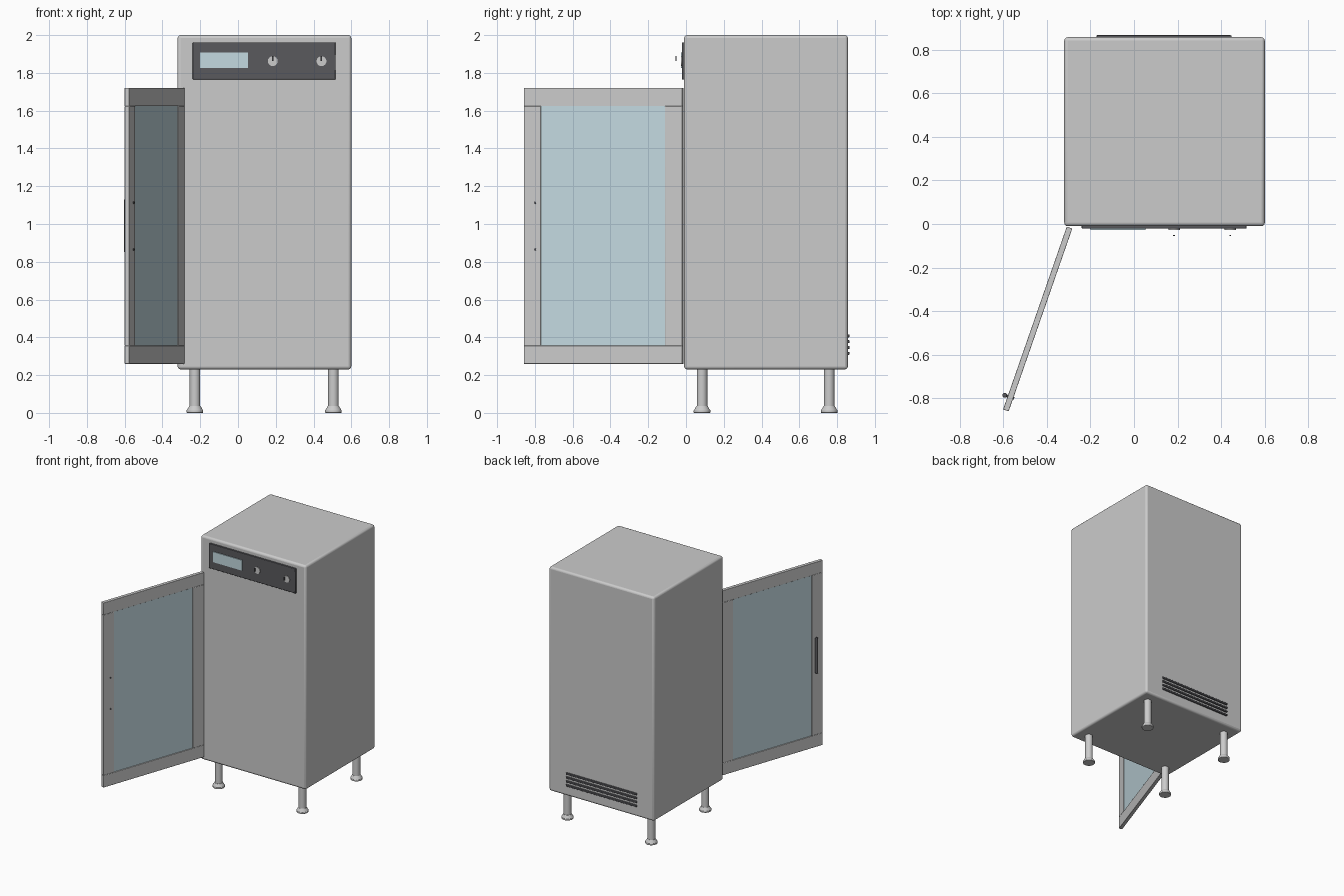
import bpy, math
from mathutils import Matrix, Vector

if "Cube" in bpy.data.objects:
    bpy.data.objects.remove(bpy.data.objects["Cube"])


def material(name, r, g, b):
    m = bpy.data.materials.new(name)
    m.diffuse_color = (r, g, b, 1)
    m.use_nodes = True
    m.node_tree.nodes["Principled BSDF"].inputs["Base Color"].default_value = m.diffuse_color
    return m


DARK = material("dark_plastic", 0.10, 0.10, 0.11)
GLASS = material("blue_glass", 0.55, 0.70, 0.75)


def finish(name, bevel=0, segs=2, mat=None, frame=None):
    ob = bpy.context.object
    ob.name = name
    if mat:
        ob.data.materials.append(mat)
    if bevel:
        mod = ob.modifiers.new("bevel", 'BEVEL')
        mod.width, mod.segments = bevel, segs
    bpy.ops.object.shade_smooth_by_angle(angle=math.radians(35))
    if frame:
        ob.matrix_world = frame @ ob.matrix_basis
    return ob


def box(name, lo, hi, **kw):
    lo, hi = Vector(lo), Vector(hi)
    bpy.ops.mesh.primitive_cube_add(size=1)
    bpy.context.object.data.transform(
        Matrix.Translation((lo + hi) / 2) @ Matrix.Diagonal((*(hi - lo), 1)))
    return finish(name, **kw)


def rod(name, start, end, r, r2=None, **kw):
    a, b = Vector(start), Vector(end)
    bpy.ops.mesh.primitive_cone_add(vertices=32, radius1=r, radius2=r if r2 is None else r2,
                                    depth=(b - a).length)
    rot = (b - a).to_track_quat('Z', 'Y').to_matrix().to_4x4()
    bpy.context.object.data.transform(Matrix.Translation((a + b) / 2) @ rot)
    return finish(name, **kw)


# Cabinet body
box("cabinet_body", (-0.32, -0.01, 0.23), (0.60, 0.857, 2.0), bevel=0.016, segs=3)

# Control panel with display and two dials
box("control_panel", (-0.24, -0.021, 1.765), (0.517, 0.0, 1.962), bevel=0.004, mat=DARK)
box("display", (-0.20, -0.027, 1.825), (0.053, -0.01, 1.907), mat=GLASS)
for i, x in enumerate((0.184, 0.442)):
    rod(f"dial_{i}", (x, -0.01, 1.862), (x, -0.027, 1.862), 0.026)
    box(f"dial_pointer_{i}", (x - 0.004, -0.056, 1.863), (x + 0.004, -0.05, 1.89), mat=DARK)

# Rear vent slats
for i in range(4):
    z = 0.315 + i * 0.031
    box(f"vent_slat_{i}", (-0.173, 0.845, z - 0.008), (0.447, 0.866, z + 0.008),
        bevel=0.004, mat=DARK)

# Legs with flared feet
for side, x in (("left", -0.228), ("right", 0.505)):
    for end, y in (("front", 0.085), ("back", 0.758)):
        tag = f"{end}_{side}"
        rod(f"leg_{tag}", (x, y, 0.03), (x, y, 0.24), 0.028)
        rod(f"foot_pad_{tag}", (x, y, 0), (x, y, 0.016), 0.044, bevel=0.003)
        rod(f"foot_collar_{tag}", (x, y, 0.015), (x, y, 0.036), 0.042, 0.030)

# Open door: local x runs from hinge to free edge, local y points to the inner side
A, L, T, W = math.radians(19.2), 0.888, 0.027, 0.096
Z0, Z1 = 0.26, 1.72
door = (Matrix.Translation((-0.3085, -0.012, 0))
        @ Matrix.Rotation(-math.pi / 2 - A, 4, 'Z'))
for name, z in (("bottom", Z0), ("top", Z1 - W)):
    box(f"door_rail_{name}", (0, 0, z), (L, T, z + W), bevel=0.002, frame=door)
for name, s in (("hinge", 0), ("handle", L - W)):
    box(f"door_stile_{name}", (s, 0, Z0 + W), (s + W, T, Z1 - W), bevel=0.002, frame=door)
box("door_glass", (W - 0.005, 0.006, Z0 + W - 0.005),
    (L - W + 0.005, T - 0.006, Z1 - W + 0.005), mat=GLASS, frame=door)

# Door handle with posts bolted through the stile
rod("door_handle", (0.824, -0.014, 0.85), (0.824, -0.014, 1.13), 0.011,
    bevel=0.004, mat=DARK, frame=door)
for i, z in enumerate((0.865, 1.113)):
    rod(f"handle_post_{i}", (0.824, -0.014, z), (0.824, T + 0.004, z), 0.006,
        mat=DARK, frame=door)
